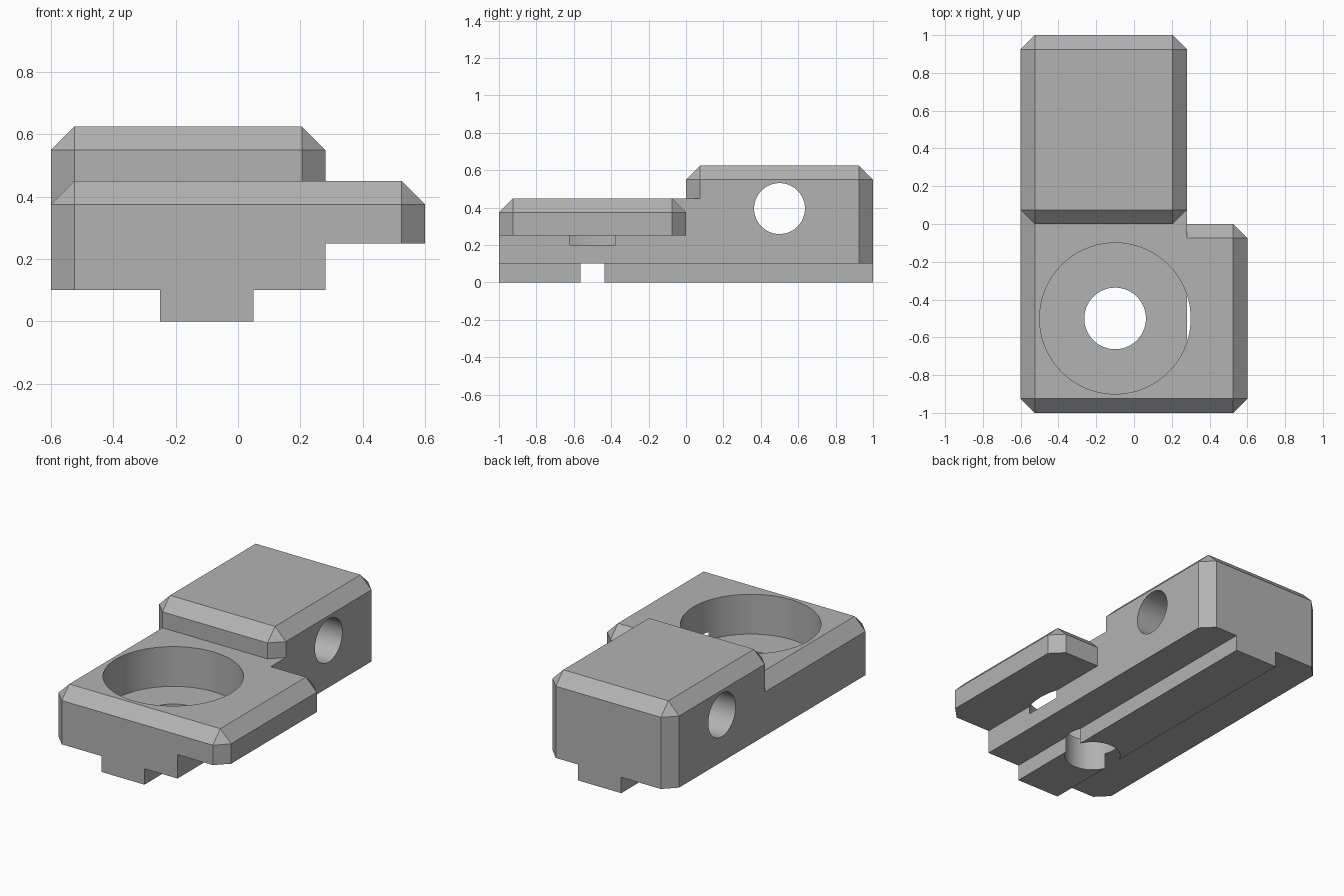
import bpy, bmesh, math
from mathutils import Matrix

default = bpy.data.objects.get("Cube")
if default:
    bpy.data.objects.remove(default, do_unlink=True)

BEVEL = 0.075

grey = bpy.data.materials.new("plain grey")
grey.use_nodes = True
colour = (0.45, 0.45, 0.45, 1)
grey.diffuse_color = colour
grey.node_tree.nodes["Principled BSDF"].inputs["Base Color"].default_value = colour


def finish(name, bm):
    bmesh.ops.recalc_face_normals(bm, faces=bm.faces)
    mesh = bpy.data.meshes.new(name)
    bm.to_mesh(mesh)
    bm.free()
    mesh.materials.append(grey)
    obj = bpy.data.objects.new(name, mesh)
    bpy.context.collection.objects.link(obj)
    return obj


def block(name, xs, ys, zs, bevelled=""):
    """Box whose top and upright edges are chamfered on the listed sides (W, E, S, N)."""
    w, e, s, n = (BEVEL * (side in bevelled) for side in "WESN")
    (x0, x1), (y0, y1), (z0, z1) = xs, ys, zs
    outline = [(x0 + w, y0), (x1 - e, y0), (x0 + w, y1), (x1 - e, y1),
               (x0, y0 + s), (x0, y1 - n), (x1, y0 + s), (x1, y1 - n)]
    shoulder = z1 - BEVEL if bevelled else z1
    bm = bmesh.new()
    for x, y in outline:
        for z in (z0, shoulder):
            bm.verts.new((x, y, z))
    for x in (x0 + w, x1 - e):
        for y in (y0 + s, y1 - n):
            bm.verts.new((x, y, z1))
    bmesh.ops.remove_doubles(bm, verts=bm.verts, dist=1e-5)
    hull = bmesh.ops.convex_hull(bm, input=bm.verts)
    spare = {v for v in hull["geom_interior"] + hull["geom_unused"]
             if isinstance(v, bmesh.types.BMVert)}
    bmesh.ops.delete(bm, geom=list(spare), context="VERTS")
    bmesh.ops.dissolve_limit(bm, angle_limit=0.01, verts=bm.verts, edges=bm.edges)
    return finish(name, bm)


def cylinder(name, radius, length, centre, along_x=False):
    turn = Matrix.Rotation(math.pi / 2, 4, "Y") if along_x else Matrix()
    bm = bmesh.new()
    bmesh.ops.create_cone(bm, cap_ends=True, segments=72, radius1=radius, radius2=radius,
                          depth=length, matrix=Matrix.Translation(centre) @ turn)
    return finish(name, bm)


def combine(target, tool, operation):
    mod = target.modifiers.new(tool.name, "BOOLEAN")
    mod.operation, mod.solver, mod.object = operation, "EXACT", tool
    bpy.context.view_layer.objects.active = target
    bpy.ops.object.modifier_apply(modifier=mod.name)
    bpy.data.objects.remove(tool, do_unlink=True)


# Solid parts: low body, side tab, raised rear block and guide rib
bracket = block("bracket", (-0.6, 0.28), (-1, 0.5), (0.1, 0.45), "WS")
side_tab = block("side_tab", (0, 0.6), (-1, 0), (0.25, 0.45), "ESN")
rear_block = block("rear_block", (-0.6, 0.28), (0, 1), (0.1, 0.625), "WESN")
guide_rib = block("guide_rib", (-0.25, 0.05), (-1, 1), (0, 0.2))
for part in (side_tab, rear_block, guide_rib):
    combine(bracket, part, "UNION")

# Holes: counterbore, bolt hole through it and cross hole in the rear block
counterbore = cylinder("counterbore", 0.4, 0.6, (-0.1, -0.5, 0.5))
bolt_hole = cylinder("bolt_hole", 0.163, 1, (-0.1, -0.5, 0.2))
cross_hole = cylinder("cross_hole", 0.136, 2, (-0.1, 0.5, 0.395), along_x=True)
for hole in (counterbore, bolt_hole, cross_hole):
    combine(bracket, hole, "DIFFERENCE")

# Smooth hole walls, crisp edges elsewhere
bpy.ops.object.select_all(action="DESELECT")
bracket.select_set(True)
bpy.context.view_layer.objects.active = bracket
bpy.ops.object.shade_smooth_by_angle(angle=math.radians(20))
